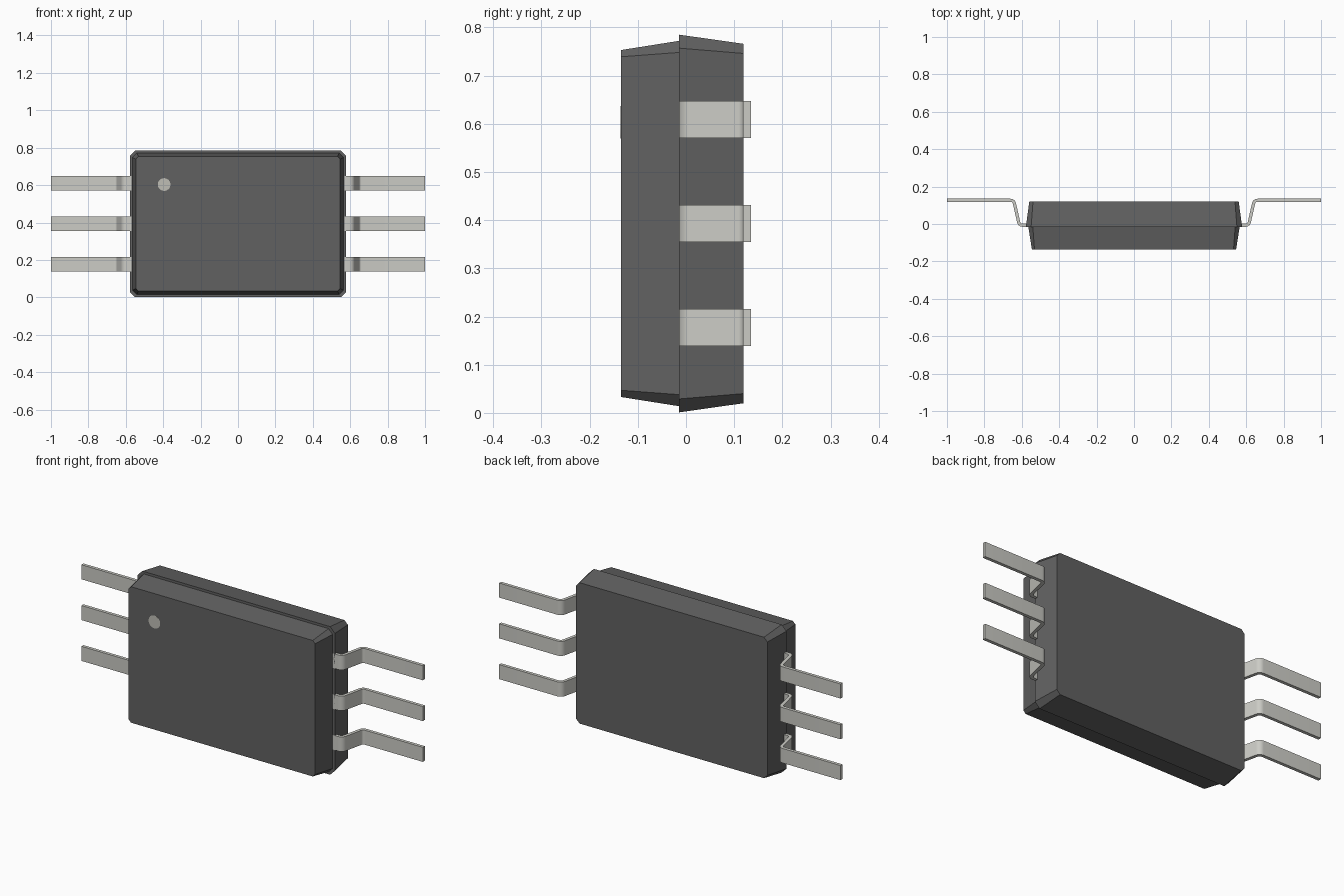
import bpy, bmesh, math
from mathutils import Vector

if "Cube" in bpy.data.objects:
    bpy.data.objects.remove(bpy.data.objects["Cube"])

ZC = 0.393          # centre height of the package
T = 0.017           # lead thickness


def material(name, rgb):
    m = bpy.data.materials.new(name)
    m.diffuse_color = (*rgb, 1)
    m.use_nodes = True
    m.node_tree.nodes["Principled BSDF"].inputs["Base Color"].default_value = m.diffuse_color
    return m


BODY = material("dark_plastic", (0.12, 0.12, 0.12))
METAL = material("tin_metal", (0.60, 0.60, 0.56))
DOT = material("dot_paint", (0.52, 0.51, 0.46))


def finish(name, bm, mat, smooth=False):
    bmesh.ops.recalc_face_normals(bm, faces=bm.faces[:])
    me = bpy.data.meshes.new(name)
    bm.to_mesh(me)
    bm.free()
    me.materials.append(mat)
    ob = bpy.data.objects.new(name, me)
    bpy.context.collection.objects.link(ob)
    if smooth:
        bpy.ops.object.select_all(action='DESELECT')
        ob.select_set(True)
        bpy.context.view_layer.objects.active = ob
        bpy.ops.object.shade_smooth_by_angle(angle=math.radians(30))
    return ob


def octagon(hx, hz, c):
    """Rectangle outline in x/z with cut corners."""
    q = [(hx, hz - c), (hx - c, hz)]
    return q + [(-x, z) for x, z in q[::-1]] + [(-x, -z) for x, z in q] + [(x, -z) for x, z in q[::-1]]


def loft(bm, rings):
    """Closed solid through matching vertex rings."""
    rings = [[bm.verts.new(p) for p in r] for r in rings]
    n = len(rings[0])
    for a, b in zip(rings, rings[1:]):
        for i in range(n):
            bm.faces.new((a[i], a[(i + 1) % n], b[(i + 1) % n], b[i]))
    bm.faces.new(rings[0])
    bm.faces.new(rings[-1])


def body_half(name, sections):
    bm = bmesh.new()
    loft(bm, [[(x, y, ZC + z) for x, z in octagon(hx, hz, c)] for y, hx, hz, c in sections])
    return finish(name, bm, BODY)


def rounded_path(pts, r, steps=6):
    """Polyline with its inner corners replaced by arcs; returns points and normals."""
    pts = [Vector(p) for p in pts]
    out = []
    perp = lambda d: Vector((-d.y, d.x))
    out.append((pts[0], perp((pts[1] - pts[0]).normalized())))
    for p, c, n in zip(pts, pts[1:], pts[2:]):
        d0, d1 = (c - p).normalized(), (n - c).normalized()
        turn = d0.angle_signed(d1) * -1          # counter-clockwise positive
        s = math.copysign(1, turn)
        centre = c - d0 * r * math.tan(abs(turn) / 2) + perp(d0) * s * r
        a0 = math.atan2(d0.y, d0.x)
        for i in range(steps + 1):
            a = a0 + turn * i / steps
            nrm = Vector((-math.sin(a), math.cos(a)))
            out.append((centre - nrm * s * r, nrm))
    out.append((pts[-1], perp((pts[-1] - pts[-2]).normalized())))
    return out


# Moulded body: front half is slightly smaller at the parting line
body_half("body_front_half", [(-0.135, 0.546, 0.360, 0.014), (-0.015, 0.565, 0.379, 0.024)])
body_half("body_back_half", [(-0.015, 0.578, 0.392, 0.028), (0.119, 0.560, 0.373, 0.020)])

# Bent leads, three on each side
path = rounded_path([(0.56, -0.0065), (0.613, -0.0065), (0.643, 0.1265), (1.0, 0.1265)], 0.021)
for side, label in ((1, "right"), (-1, "left")):
    for k in range(3):
        z = ZC + (k - 1) * 0.216
        bm = bmesh.new()
        rings = []
        for p, n in path:
            a, b = p + n * T / 2, p - n * T / 2
            rings.append([(side * q.x, q.y, z + h) for q, h in
                          ((a, -0.0385), (a, 0.0385), (b, 0.0385), (b, -0.0385))])
        loft(bm, rings)
        finish(f"lead_{label}_{k + 1}", bm, METAL, smooth=True)

# Pin one marker, a thin disc on the front face
bm = bmesh.new()
loft(bm, [[(-0.395 + 0.034 * math.cos(i * math.tau / 32), y, 0.603 + 0.034 * math.sin(i * math.tau / 32))
           for i in range(32)] for y in (-0.1355, -0.130)])
finish("pin_one_dot", bm, DOT, smooth=True)
